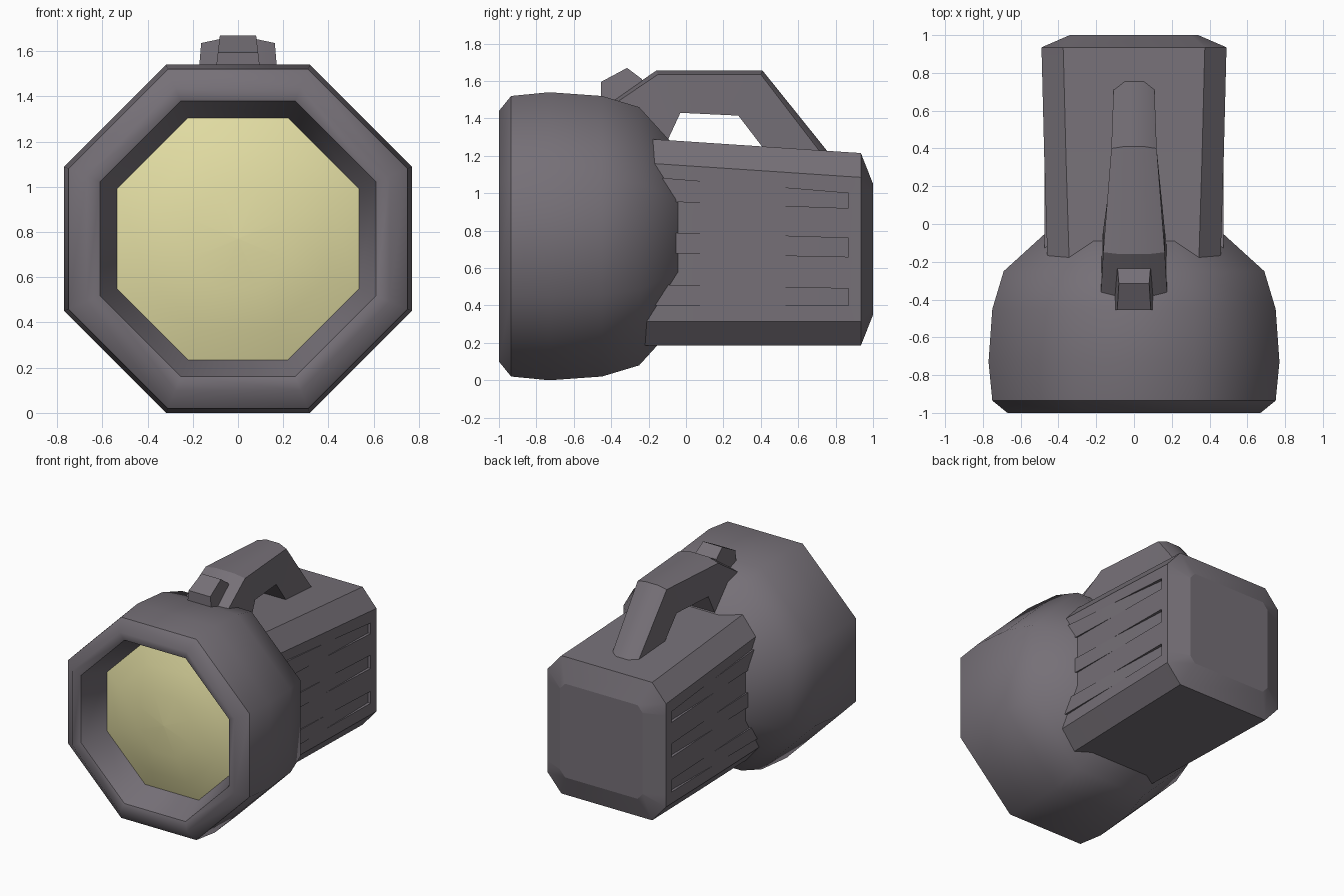
import bpy, bmesh, math
from mathutils import Vector

if "Cube" in bpy.data.objects:
    bpy.data.objects.remove(bpy.data.objects["Cube"])


def material(name, rgb):
    m = bpy.data.materials.new(name)
    m.diffuse_color = (*rgb, 1)
    m.use_nodes = True
    m.node_tree.nodes["Principled BSDF"].inputs["Base Color"].default_value = m.diffuse_color
    return m


GREY = material("grey plastic", (0.18, 0.162, 0.185))
LENS = material("pale yellow glass", (0.77, 0.73, 0.37))
CZ = 0.77  # height of the lamp axis


def loft(name, rings, mat, angle, caps=(True, True), sharp_rings=()):
    """Skin a row of equal-length closed rings; edges above angle stay sharp."""
    bm = bmesh.new()
    vs = [[bm.verts.new(p) for p in ring] for ring in rings]
    n = len(rings[0])
    for a, b in zip(vs, vs[1:]):
        for i in range(n):
            j = (i + 1) % n
            bm.faces.new((a[i], a[j], b[j], b[i]))
    if caps[0]:
        bm.faces.new(vs[0][::-1])
    if caps[1]:
        bm.faces.new(vs[-1])
    sharp = [{vs[k][i], vs[k][(i + 1) % n]} for k in sharp_rings for i in range(n)]
    for e in bm.edges:
        if set(e.verts) in sharp:
            e.smooth = False
    bmesh.ops.remove_doubles(bm, verts=bm.verts, dist=1e-4)
    bmesh.ops.recalc_face_normals(bm, faces=bm.faces)
    for f in bm.faces:
        f.smooth = True
    for e in bm.edges:
        if len(e.link_faces) == 2 and e.calc_face_angle(0) > math.radians(angle):
            e.smooth = False
    me = bpy.data.meshes.new(name)
    bm.to_mesh(me)
    bm.free()
    me.materials.append(mat)
    ob = bpy.data.objects.new(name, me)
    bpy.context.collection.objects.link(ob)
    return ob


def octagon(apothem, y):
    r = apothem / math.cos(math.pi / 8)
    return [(r * math.cos(a), y, CZ + r * math.sin(a))
            for a in (math.pi / 8 + k * math.pi / 4 for k in range(8))]


# lamp head: octagonal shell from the lens seat over the rim to the rear cone
head = [(0.535, -0.78), (0.61, -0.98), (0.67, -1.0), (0.75, -0.935), (0.77, -0.73),
        (0.75, -0.45), (0.69, -0.25), (0.36, 0.05)]
loft("lamp_head", [octagon(*p) for p in head], GREY, 60, (False, True), (1, 3))

# lens: shallow dome set inside the rim
dome = [(0.535, -0.78), (0.40, -0.83), (0.22, -0.865), (0.002, -0.88)]
loft("lens", [octagon(*p) for p in dome], LENS, 60, (False, True))


# battery body: chamfered box with three tapering ribs that sink into grooves
def body_ring(y, side, rib, t, top, bottom=0.185, inset=0.115, drop=0.13):
    half = [(side - inset, top), (side, top - drop)]
    for z_front, z_rear in (((1.08, 0.955), (1.0, 0.92)), ((0.79, 0.68), (0.76, 0.66)),
                            ((0.51, 0.40), (0.49, 0.40))):
        hi, lo = (f + (r - f) * t for f, r in zip(z_front, z_rear))
        half += [(side, hi), (rib, hi), (rib, lo), (side, lo)]
    half += [(side, bottom + drop), (side - inset, bottom)]
    return [(x, y, z) for x, z in half] + [(-x, y, z) for x, z in reversed(half)]


body = [body_ring(-0.3, 0.455, 0.474, -0.2, 1.297),
        body_ring(0.35, 0.475, 0.475, 0.46, 1.254),
        body_ring(0.87, 0.488, 0.465, 1, 1.219),
        body_ring(0.87, 0.488, 0.488, 1, 1.219),
        body_ring(0.935, 0.49, 0.49, 1, 1.215),
        body_ring(1.0, 0.34, 0.34, 1, 1.05, 0.35, 0.04, 0.045)]
loft("battery_body", body, GREY, 20)

# carrying handle: (outer y, z), (inner y, z), half width, edge drop
rings = []
for outer, inner, w, drop in (((-0.43, 1.47), (-0.16, 1.15), 0.178, 0.02),
                              ((-0.16, 1.655), (-0.03, 1.43), 0.163, 0.022),
                              ((0.41, 1.655), (0.28, 1.415), 0.12, 0.022),
                              ((0.80, 1.17), (0.46, 1.18), 0.107, 0.045)):
    o, i = Vector(outer), Vector(inner)
    e = o + (i - o).normalized() * drop
    rings.append([(w, *i), (w, *e), (0.45 * w, *o), (-0.45 * w, *o), (-w, *e), (-w, *i)])
loft("carrying_handle", rings, GREY, 30)

# switch: small wedge block that narrows toward the top
side = [(-0.455, 1.46), (-0.455, 1.595), (-0.315, 1.67), (-0.235, 1.61), (-0.235, 1.46)]
loft("switch", [[(s * (0.1 - 0.02 * (z - 1.5) / 0.17), y, z) for y, z in side]
                for s in (-1, 1)], GREY, 25)
